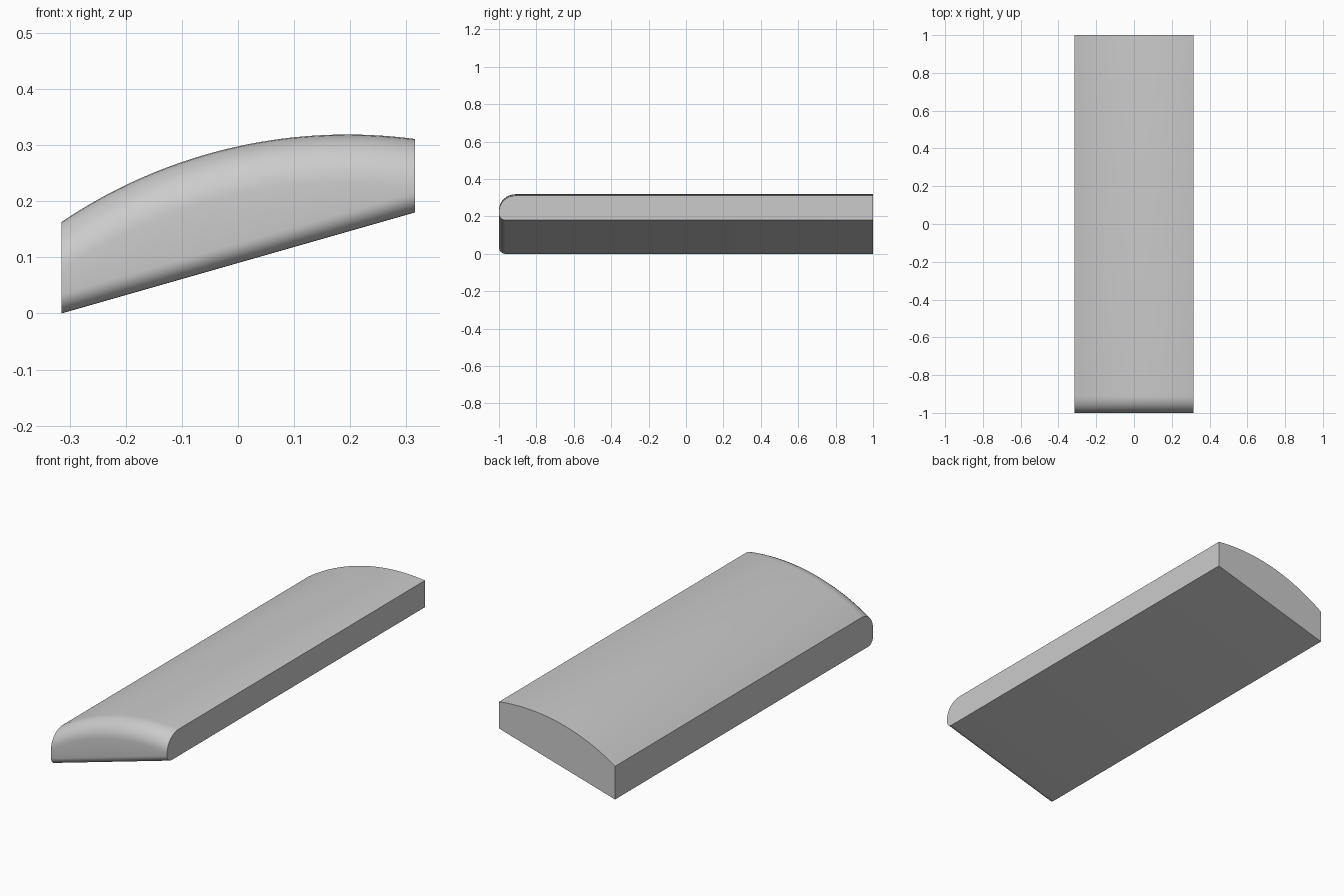
import bpy, bmesh, math

if "Cube" in bpy.data.objects:
    bpy.data.objects.remove(bpy.data.objects["Cube"])

HALF_W, BACK, FRONT = 0.315, 1.0, -1.0
N = 32      # stations across the width
SEG = 8     # segments per rounded corner


def top_z(x):
    # circular crown, highest at x = 0.195
    r = 0.911
    return 0.319 - r + math.sqrt(r * r - (x - 0.195) ** 2)


def bottom_z(x):
    # sloping flat underside
    return 0.18 * (x + HALF_W) / (2 * HALF_W)


def section(x):
    # side outline: square back, rounded nose with large top and small bottom corner
    t, b = top_z(x), bottom_z(x)
    pts = [(x, BACK, b), (x, BACK, t)]
    for (ry, rz, top) in ((0.09, 0.085, True), (0.035, 0.035, False)):
        for i in range(SEG + 1):
            a = math.pi / 2 * i / SEG
            if top:
                pts.append((x, FRONT + ry * (1 - math.sin(a)), t - rz * (1 - math.cos(a))))
            else:
                pts.append((x, FRONT + ry * (1 - math.cos(a)), b + rz * (1 - math.sin(a))))
    return pts


# Loft the outline across the width
bm = bmesh.new()
rings = [[bm.verts.new(p) for p in section(-HALF_W + 2 * HALF_W * i / N)] for i in range(N + 1)]
for r0, r1 in zip(rings, rings[1:]):
    n = len(r0)
    for j in range(n):
        k = (j + 1) % n
        bm.faces.new((r0[j], r0[k], r1[k], r1[j]))
bm.faces.new(rings[0])
bm.faces.new(rings[-1])
bmesh.ops.recalc_face_normals(bm, faces=bm.faces)

mesh = bpy.data.meshes.new("curved_slab")
bm.to_mesh(mesh)
bm.free()
slab = bpy.data.objects.new("curved_slab", mesh)
bpy.context.collection.objects.link(slab)

# Smooth crown and nose, crisp sides and back
bpy.context.view_layer.objects.active = slab
slab.select_set(True)
bpy.ops.object.shade_smooth_by_angle(angle=math.radians(35))
